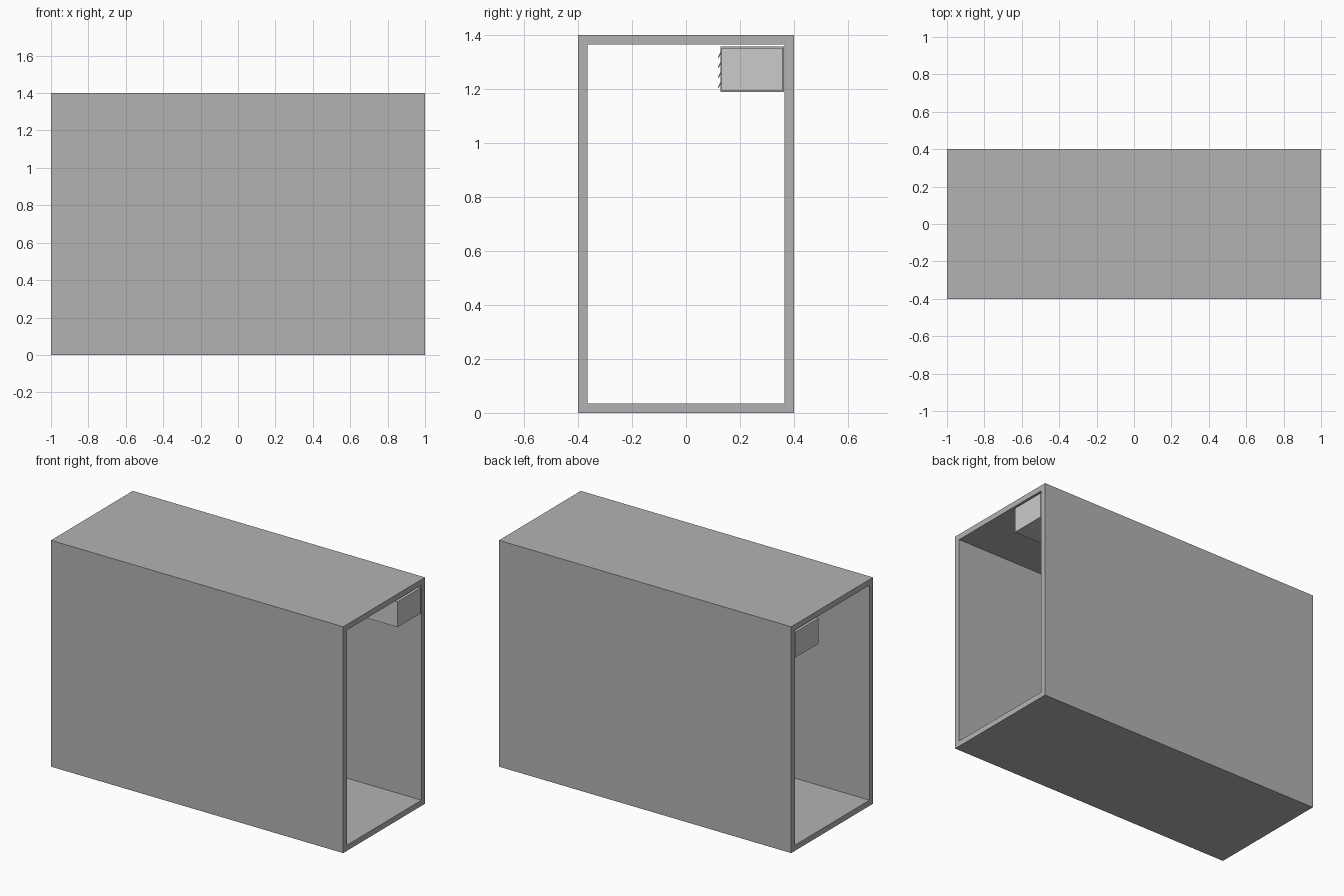
import bpy, bmesh
from mathutils import Matrix, Vector

if "Cube" in bpy.data.objects:
    bpy.data.objects.remove(bpy.data.objects["Cube"])


def material(name, v):
    m = bpy.data.materials.new(name)
    m.diffuse_color = (v, v, v, 1)
    m.use_nodes = True
    m.node_tree.nodes["Principled BSDF"].inputs["Base Color"].default_value = m.diffuse_color
    return m


def finish(name, bm, mat=None):
    bmesh.ops.recalc_face_normals(bm, faces=bm.faces)
    me = bpy.data.meshes.new(name)
    bm.to_mesh(me)
    bm.free()
    ob = bpy.data.objects.new(name, me)
    bpy.context.collection.objects.link(ob)
    if mat:
        me.materials.append(mat)
    return ob


def add_box(bm, centre, size, tilt=0.0):
    m = (Matrix.Translation(Vector(centre)) @ Matrix.Rotation(tilt, 4, 'X')
         @ Matrix.Diagonal((*size, 1)))
    bmesh.ops.create_cube(bm, size=1, matrix=m)


L, W, H, T = 2.0, 0.8, 1.4, 0.035
shell_grey = material("shell_grey", 0.45)
duct_grey = material("duct_grey", 0.8)


# Corridor shell: rectangular tube open at both x ends
def ring(bm, x, inset):
    y, z0, z1 = W / 2 - inset, inset, H - inset
    return [bm.verts.new((x, a, b)) for a, b in ((-y, z0), (y, z0), (y, z1), (-y, z1))]


bm = bmesh.new()
rings = [ring(bm, -L / 2, 0), ring(bm, L / 2, 0), ring(bm, L / 2, T), ring(bm, -L / 2, T)]
for r in range(4):
    a, b = rings[r], rings[(r + 1) % 4]
    for i in range(4):
        j = (i + 1) % 4
        bm.faces.new((a[i], a[j], b[j], b[i]))
finish("corridor_shell", bm, shell_grey)

# Air duct along the upper back corner
DY, DZ, DW, DH = 0.245, 1.273, 0.226, 0.158
bm = bmesh.new()
add_box(bm, (0, DY, DZ), (L, DW, DH))
finish("air_duct", bm, duct_grey)

# Joint bands around the duct
bm = bmesh.new()
for x in (-0.66, 0, 0.66):
    add_box(bm, (x, DY, DZ), (0.03, DW + 0.01, DH + 0.01))
finish("duct_bands", bm, shell_grey)

# Tilted louvres on the duct front
bm = bmesh.new()
for x in (-0.33, 0.33):
    for i in range(4):
        add_box(bm, (x, 0.126, DZ - 0.055 + i * 0.037), (0.3, 0.004, 0.028), -0.45)
finish("vent_louvres", bm, shell_grey)
